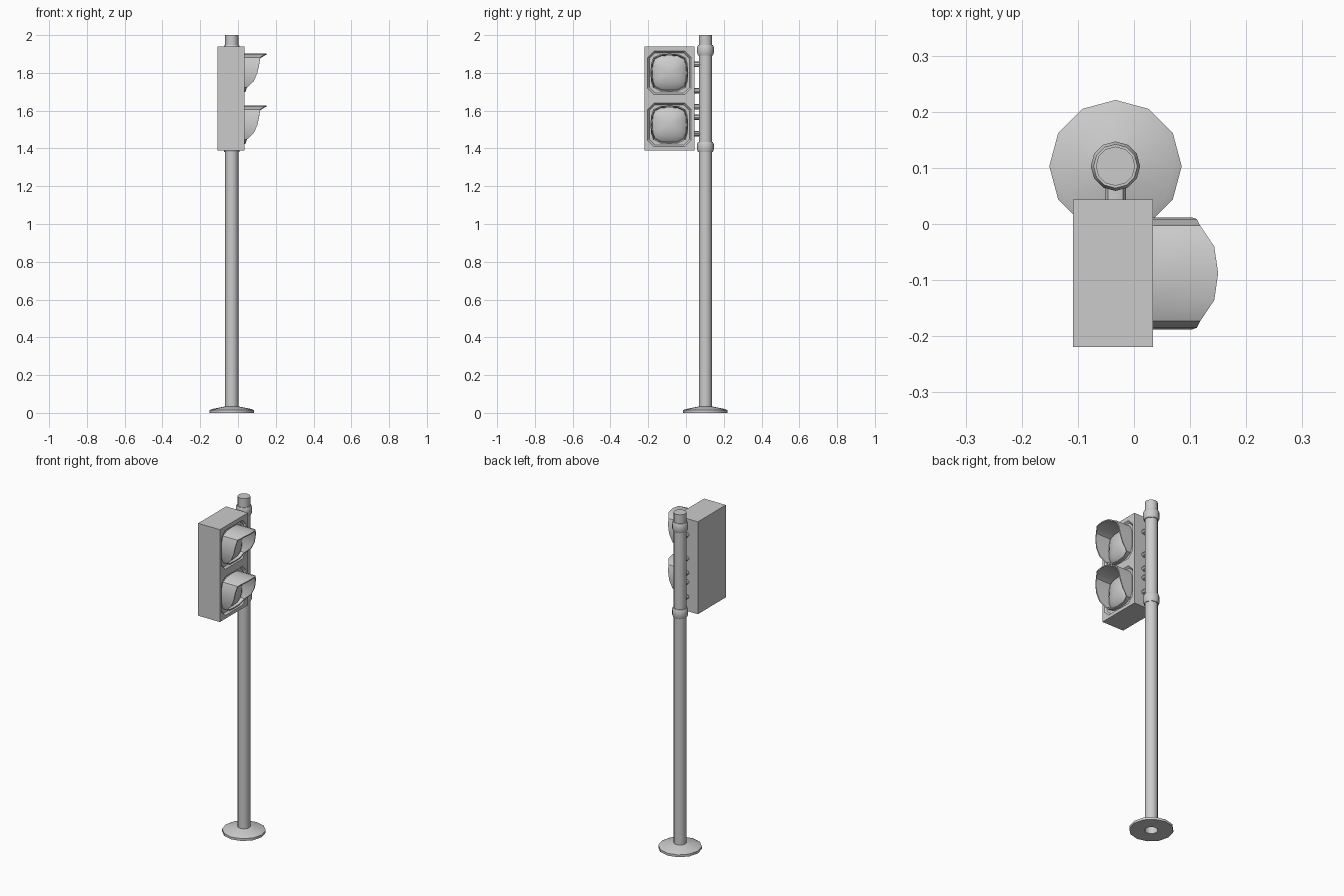
import bpy, bmesh, math

if "Cube" in bpy.data.objects:
    bpy.data.objects.remove(bpy.data.objects["Cube"])

grey = bpy.data.materials.new("painted grey metal")
grey.use_nodes = True
colour = (0.6, 0.6, 0.6, 1)
grey.diffuse_color = colour
grey.node_tree.nodes["Principled BSDF"].inputs["Base Color"].default_value = colour

POLE_X, POLE_Y = -0.033, 0.103
LAMP_Y = -0.088
LAMP_Z = {"upper": 1.80, "lower": 1.525}
FACE_X, FLOOR_X = 0.034, 0.022


def finish(name, bm, smooth=True):
    """Turn a bmesh into a named object with the shared material."""
    bmesh.ops.recalc_face_normals(bm, faces=bm.faces)
    mesh = bpy.data.meshes.new(name)
    bm.to_mesh(mesh)
    bm.free()
    mesh.materials.append(grey)
    obj = bpy.data.objects.new(name, mesh)
    bpy.context.collection.objects.link(obj)
    bpy.ops.object.select_all(action='DESELECT')
    obj.select_set(True)
    bpy.context.view_layer.objects.active = obj
    if smooth:
        bpy.ops.object.shade_smooth_by_angle(angle=math.radians(35))
    return obj


def loft(bm, rings, cap_start=False, cap_end=False):
    """Bridge closed rings of points with quads."""
    rows = [[bm.verts.new(p) for p in ring] for ring in rings]
    for a, b in zip(rows, rows[1:]):
        for i in range(len(a)):
            j = (i + 1) % len(a)
            bm.faces.new((a[i], a[j], b[j], b[i]))
    if cap_start:
        bm.faces.new(rows[0])
    if cap_end:
        bm.faces.new(rows[-1])


def turned(name, profile, cap_end=False):
    """Twelve-sided turned part around the pole axis, from (radius, z) pairs."""
    bm = bmesh.new()
    angles = [math.tau * i / 12 for i in range(12)]
    loft(bm, [[(POLE_X + r * math.cos(a), POLE_Y + r * math.sin(a), z) for a in angles]
              for r, z in profile], cap_end=cap_end)
    return finish(name, bm)


# Pole, foot and clamps
turned("pole", [(0.035, 0), (0.035, 2)], cap_end=True)
turned("foot", [(0.035, 0), (0.118, 0), (0.118, 0.014), (0.105, 0.02), (0.035, 0.034)])
for label, z in (("lower", 1.38), ("upper", 1.892)):
    turned(label + "_clamp", [(0.035, z), (0.039, z), (0.044, z + 0.014),
                              (0.044, z + 0.044), (0.039, z + 0.055), (0.035, z + 0.055)])

# Signal housing with two chamfered octagonal recesses
bm = bmesh.new()
bmesh.ops.create_cube(bm, size=1)
bmesh.ops.scale(bm, vec=(0.143, 0.263, 0.55), verts=bm.verts)
bmesh.ops.translate(bm, vec=(-0.0375, -0.0875, 1.665), verts=bm.verts)
housing = finish("housing", bm, smooth=False)


def octagon(x, z, half, cut):
    quarter = [(half, half - cut), (half - cut, half)]
    pts = []
    for _ in range(4):
        pts += quarter
        quarter = [(-b, a) for a, b in quarter]
    return [(x, LAMP_Y + a, z + b) for a, b in pts]


for label, z in LAMP_Z.items():
    bm = bmesh.new()
    loft(bm, [octagon(FLOOR_X, z, 0.106, 0.03), octagon(FACE_X, z, 0.115, 0.033),
              octagon(FACE_X + 0.02, z, 0.115, 0.033)], True, True)
    cutter = finish("recess_cutter", bm, smooth=False)
    cutter.hide_render = True
    bpy.context.view_layer.objects.active = housing
    mod = housing.modifiers.new("recess", 'BOOLEAN')
    mod.operation, mod.object, mod.solver = 'DIFFERENCE', cutter, 'EXACT'
    bpy.ops.object.modifier_apply(modifier=mod.name)
    bpy.data.objects.remove(cutter)

# Rounded-square outline, from the top down one side, with the hood reach at each point
SIDE = [(0, 0.102, 0.15), (0.048, 0.099, 0.143), (0.085, 0.082, 0.118),
        (0.097, 0.048, 0.112), (0.1, 0, 0.103), (0.097, -0.045, 0.083),
        (0.085, -0.078, 0.047), (0.048, -0.098, 0.04), (0, -0.102, 0.038)]
OUTLINE = SIDE + [(-a, b, x) for a, b, x in SIDE[-2:0:-1]]

for label, z in LAMP_Z.items():
    # Hood: an outer and an inner skin joined at the lip
    def ring(scale, x=None):
        return [(reach if x is None else x, LAMP_Y + a * scale, z + b * scale)
                for a, b, reach in OUTLINE]
    bm = bmesh.new()
    loft(bm, [ring(1, FLOOR_X), ring(1), ring(0.94), ring(0.9, FLOOR_X)])
    finish(label + "_hood", bm)

    # Gently domed lens
    bm = bmesh.new()
    loft(bm, [ring(0.9, FLOOR_X + 0.002), ring(0.83, FLOOR_X + 0.009),
              ring(0.6, FLOOR_X + 0.022), ring(0.3, FLOOR_X + 0.03),
              ring(0.05, FLOOR_X + 0.032)], cap_end=True)
    finish(label + "_lens", bm)

# Stub brackets between housing and pole
for i, z in enumerate((1.845, 1.705, 1.62, 1.565, 1.478)):
    bm = bmesh.new()
    angles = [math.tau * k / 8 for k in range(8)]
    loft(bm, [[(POLE_X + 0.019 * math.cos(a), y, z + 0.014 * math.sin(a)) for a in angles]
              for y in (0.04, 0.085)], True, True)
    finish("bracket_%d" % (i + 1), bm)
